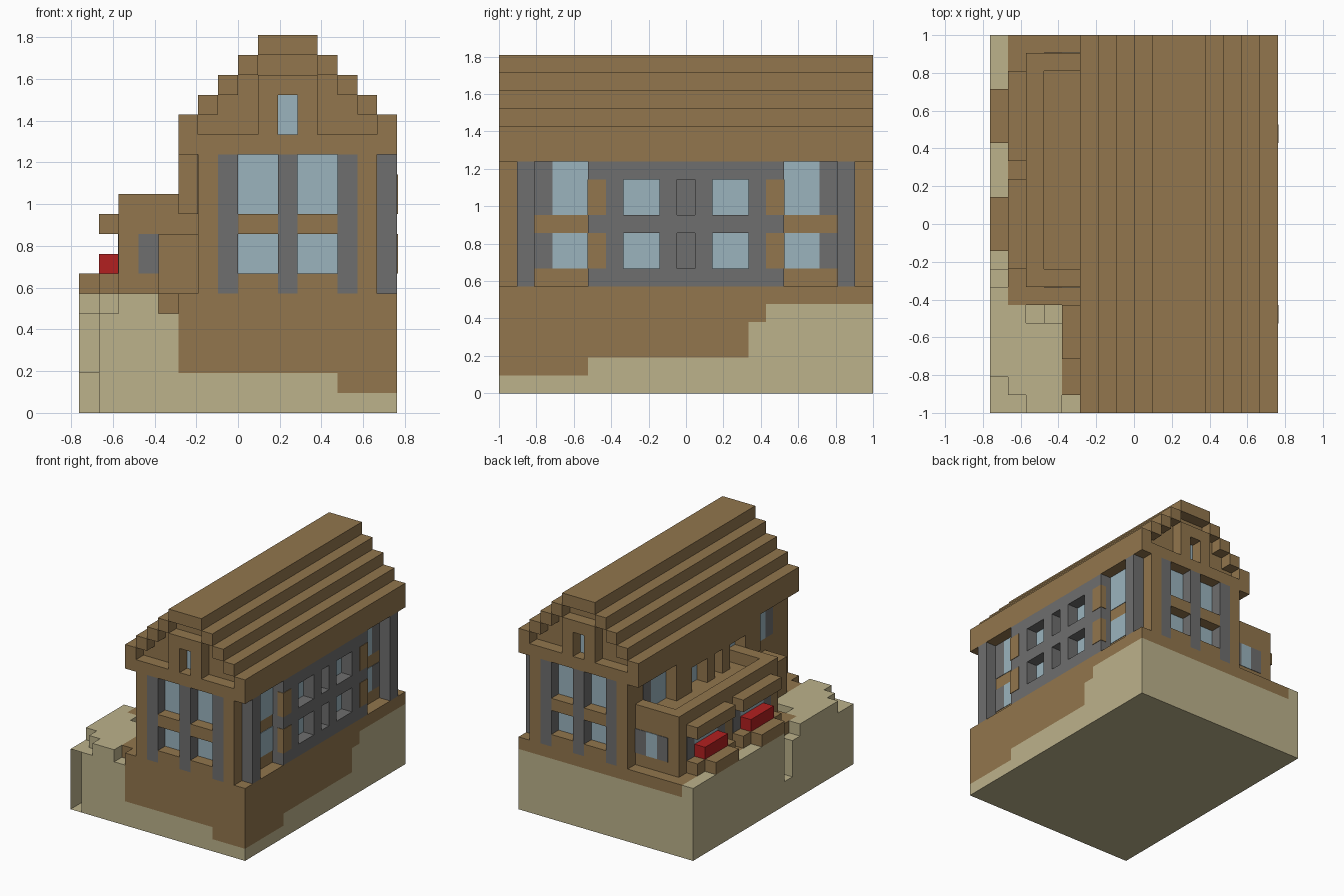
import bpy, bmesh
from mathutils import Vector

if "Cube" in bpy.data.objects:
    bpy.data.objects.remove(bpy.data.objects["Cube"], do_unlink=True)

U = 2 / 21                    # one block
NX, NY = 16, 21               # footprint in blocks
SKIN = 0.04                   # plate thickness in blocks


def material(name, rgb):
    m = bpy.data.materials.new(name)
    m.use_nodes = True
    m.diffuse_color = (*rgb, 1)
    m.node_tree.nodes["Principled BSDF"].inputs["Base Color"].default_value = (*rgb, 1)
    return m


BROWN = material("brown timber", (0.287, 0.181, 0.074))
SAND = material("sand", (0.503, 0.445, 0.258))
GREY = material("grey stone", (0.156, 0.156, 0.156))
GLASS = material("pale blue glass", (0.328, 0.456, 0.515))
RED = material("red flowers", (0.445, 0.014, 0.014))


def place(x, y, z):
    return Vector(((x - NX / 2) * U, (y - NY / 2) * U, z * U))


def finish(name, bm, mats):
    me = bpy.data.meshes.new(name)
    bm.to_mesh(me)
    bm.free()
    for m in mats:
        me.materials.append(m)
    ob = bpy.data.objects.new(name, me)
    bpy.context.scene.collection.objects.link(ob)
    return ob


def box(name, xs, ys, zs, mat):
    """Block between grid lines, given as pairs."""
    bm = bmesh.new()
    a = place(min(xs), min(ys), min(zs))
    b = place(max(xs), max(ys), max(zs))
    bmesh.ops.create_cube(bm, size=1)
    for v in bm.verts:
        v.co = Vector([(a[i] + b[i]) / 2 + v.co[i] * (b[i] - a[i]) for i in range(3)])
    return finish(name, bm, [mat])


def both_ends(name, xs, ys, zs, mat):
    """Block repeated at the front and the back."""
    box("front_" + name, xs, ys, zs, mat)
    box("back_" + name, xs, (NY - ys[0], NY - ys[1]), zs, mat)


# Ground: stepped block terrain, sand below and timber above a shoreline
def height(x, y):
    pits = {(0, 8): 2, (0, 7): 5, (2, 5): 4, (3, 5): 5, (4, 0): 5, (1, 0): 5}
    if x == 0 and y < 2:
        return 5
    return pits.get((x, y), 6) if 0 <= x < NX and 0 <= y < NY else 0


def shoreline(x, y):
    if x == 0 or (x < 4 and y < 6):
        return 6
    if x < 5 or y >= 15:
        return 5
    if y == 14:
        return 4
    return 1 if x >= 13 and y < 5 else 2


def ground():
    bm = bmesh.new()
    steps = [Vector(d) for d in ((1, 0, 0), (-1, 0, 0), (0, 1, 0), (0, -1, 0), (0, 0, 1), (0, 0, -1))]
    for x in range(NX):
        for y in range(NY):
            for z in range(height(x, y)):
                for d in steps:
                    n = Vector((x, y, z)) + d
                    if 0 <= n.z < height(int(n.x), int(n.y)):
                        continue
                    u = Vector((d.y, d.z, d.x))
                    w = d.cross(u)
                    c = Vector((x, y, z)) + Vector((0.5, 0.5, 0.5)) + d / 2
                    corners = [c + (u * s + w * t) / 2 for s, t in ((-1, -1), (1, -1), (1, 1), (-1, 1))]
                    f = bm.faces.new([bm.verts.new(place(*p)) for p in corners])
                    f.material_index = int(z >= shoreline(x, y) and d.z >= 0)
    bmesh.ops.remove_doubles(bm, verts=bm.verts, dist=0.001)
    bmesh.ops.dissolve_limit(bm, angle_limit=0.01, verts=bm.verts, edges=bm.edges, delimit={'MATERIAL'})
    finish("ground", bm, [SAND, BROWN])


ground()

# Main house core
box("house_core", (6, 15), (1, 20), (6, 13), BROWN)

# End walls: timber edges, stone strips, beams and set back glass
for x in (6, 14):
    both_ends("wall_edge", (x, x + 1), (0, 1), (6, 13), BROWN)
for x in (7, 10, 13):
    both_ends("stone_strip", (x, x + 1), (0, 1), (6, 13), GREY)
for x in (8, 11):
    for z in (6, 9):
        both_ends("window_beam", (x, x + 2), (0, 1), (z, z + 1), BROWN)
    both_ends("window_glass", (x, x + 2), (1 - SKIN, 1), (7, 13), GLASS)

# Roof: stepped layers whose edges overhang the gables
both_sides = (lambda s: (5 + s, 6 + s)), (lambda s: (15 - s, 16 - s))
box("roof_band", (5, 16), (0, NY), (13, 14), BROWN)
for s in range(4):
    low = 14 + s
    for side in both_sides:
        box("roof_step_edge", side(s), (0, NY), (low, low + 1), BROWN)
    box("roof_step_middle", (6 + s, 15 - s), (1, NY - 1), (low, low + 1), BROWN)
box("roof_ridge", (9, 12), (0, NY), (18, 19), BROWN)

# Gable window surrounds
for x in (9, 11):
    both_ends("gable_post", (x, x + 1), (0, 1), (14, 17), BROWN)
both_ends("gable_lintel", (10, 11), (0, 1), (16, 17), BROWN)
both_ends("gable_glass", (10, 11), (1 - SKIN, 1), (14, 16), GLASS)


# Long walls: raised middle panel with openings, painted bays beside it
def long_wall(side, layer, plane, out, bottom, mat):
    skin = (plane, plane + out * SKIN)
    rows = [r for r in ((7, 9), (10, 12)) if r[0] >= bottom]
    for a, b in ((5, 7), (9, 10), (11, 12), (14, 16)):
        box(side + "_pier", layer, (a, b), (bottom, 13), mat)
    for z in (6, 9, 12):
        if z >= bottom:
            box(side + "_rail", layer, (7, 14), (z, z + 1), mat)
    for row in rows:
        for a, b, m in ((7, 9, GLASS), (10, 11, mat), (12, 14, GLASS)):
            box(side + "_pane", skin, (a, b), row, m)
    for row in ((7, 9), (10, 13)):
        if row[0] >= bottom:
            both_ends(side + "_bay_glass", skin, (3, 5), row, GLASS)
            both_ends(side + "_bay_stone", skin, (2, 3), row, GREY)
    return rows


for row in long_wall("left", (15, 16), 15, 1, 6, GREY):
    both_ends("timber_patch", (15.5, 16 + SKIN), (5 - SKIN, 6), row, BROWN)
both_ends("bay_stone_top", (15, 15 + SKIN), (2, 3), (10, 13), GREY)
both_ends("corner_pillar", (15, 16), (1, 2), (6, 13), GREY)
long_wall("right", (5, 6), 6, -1, 10, BROWN)

# Side extension with a parapet round its flat roof
box("extension", (2, 6), (7, 20), (6, 10), BROWN)
box("parapet_side", (2, 3), (7, 20), (10, 11), BROWN)
for y in (7, 19):
    box("parapet_end", (3, 6), (y, y + 1), (10, 11), BROWN)
for ys in ((7 - SKIN, 7), (20, 20 + SKIN)):
    for x, m in ((3, GREY), (4, GLASS), (5, GREY)):
        box("extension_end_window", (x, x + 1), ys, (7, 9), m)
box("porch_block", (4, 6), (3, 6), (6, 9), BROWN)

# Extension windows, each with an awning, a planter and flowers
for y in (8, 14):
    box("awning", (1, 2), (y, y + 5), (9, 10), BROWN)
    box("side_window_glass", (2 - SKIN, 2), (y + 1, y + 4), (7, 9), GLASS)
    for e in (y, y + 4):
        box("side_window_jamb", (2 - SKIN, 2), (e, e + 1), (7, 9), GREY)
        box("planter_end", (1, 2), (e, e + 1), (6, 7), BROWN)
    box("planter_front", (0, 1), (y + 1, y + 4), (6, 7), BROWN)
    box("planter_soil", (1, 2), (y + 1, y + 4), (6, 7), BROWN)
    box("flowers", (1, 2), (y + 1, y + 4), (7, 8), RED)
